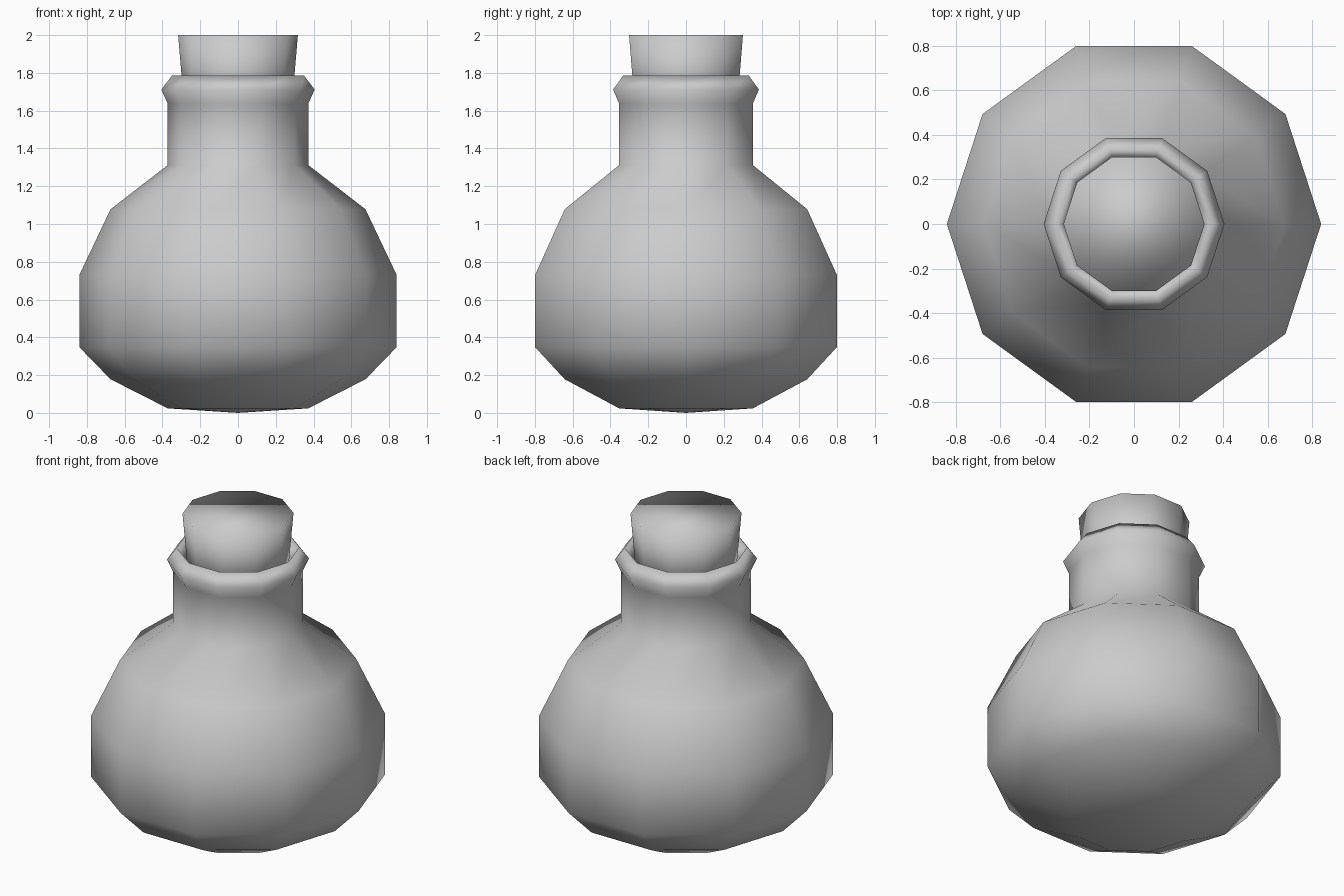
import bpy, bmesh
from math import cos, sin, tau

if "Cube" in bpy.data.objects:
    bpy.data.objects.remove(bpy.data.objects["Cube"])

SIDES = 10


def lathe(name, profile, close_start=None, close_end=False):
    """Revolve (radius, z) points around z; optionally close the ends."""
    bm = bmesh.new()
    rings = [[bm.verts.new((r * cos(tau * i / SIDES), r * sin(tau * i / SIDES), z))
              for i in range(SIDES)] for r, z in profile]
    for low, high in zip(rings, rings[1:]):
        for i in range(SIDES):
            j = (i + 1) % SIDES
            bm.faces.new((low[i], low[j], high[j], high[i]))
    if close_start is not None:
        tip = bm.verts.new((0, 0, close_start))
        for i in range(SIDES):
            bm.faces.new((tip, rings[0][(i + 1) % SIDES], rings[0][i]))
    if close_end:
        bm.faces.new(rings[-1])
    for face in bm.faces:
        face.smooth = True
    mesh = bpy.data.meshes.new(name)
    bm.to_mesh(mesh)
    bm.free()
    obj = bpy.data.objects.new(name, mesh)
    bpy.context.collection.objects.link(obj)
    return obj


# Round flask body with neck, flared lip and the inner side of the lip
lathe("flask", [(0.372, 0.024), (0.675, 0.178), (0.84, 0.348), (0.84, 0.73),
                (0.675, 1.078), (0.372, 1.312), (0.372, 1.637), (0.406, 1.712),
                (0.35, 1.785), (0.305, 1.715), (0.30, 1.60)], close_start=0.0)

# Tapered stopper pushed into the neck
lathe("stopper", [(0.283, 1.60), (0.317, 2.0)], close_start=1.60, close_end=True)
